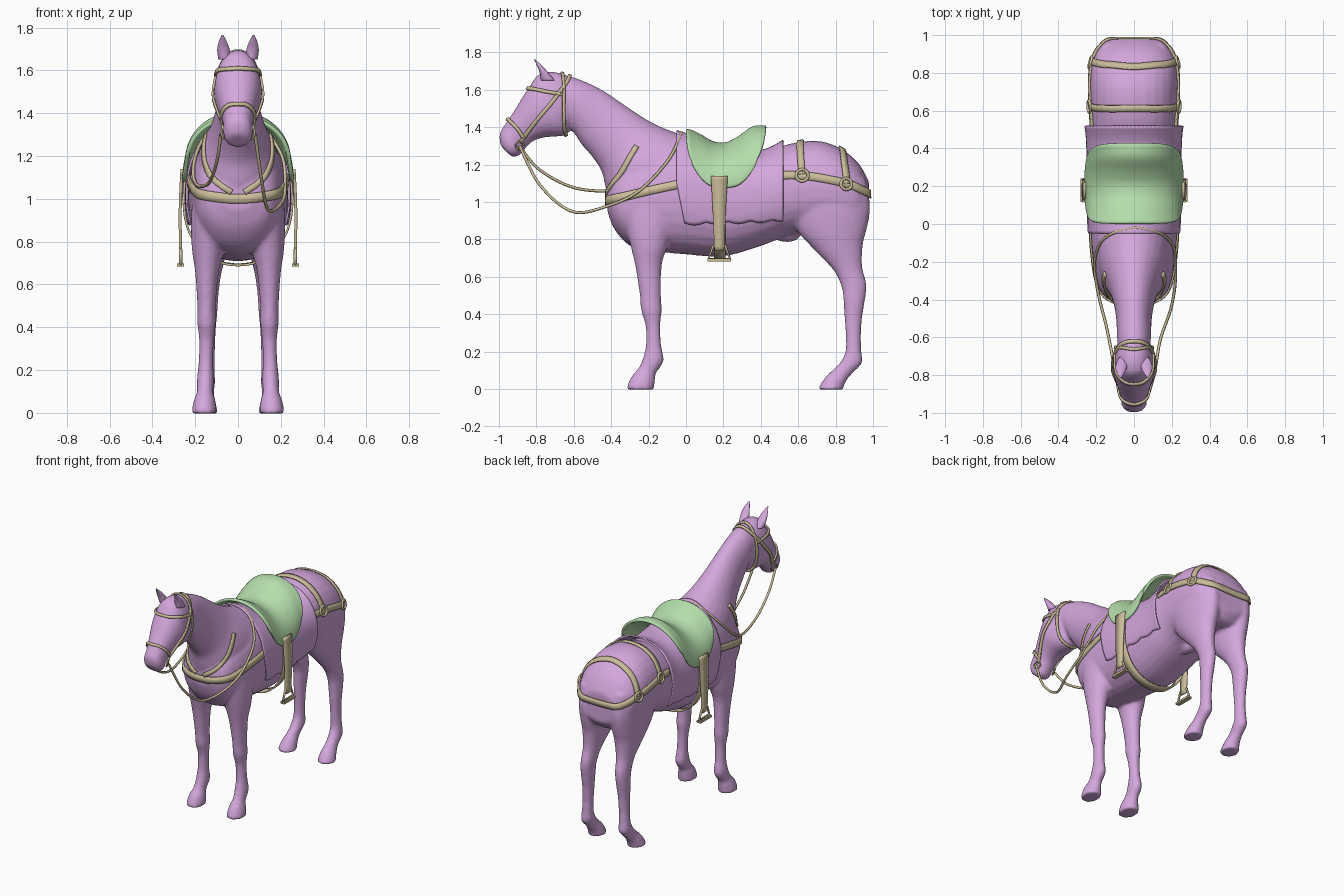
import bpy, bmesh, math
from mathutils import Vector
from mathutils.bvhtree import BVHTree

cube = bpy.data.objects.get("Cube")
if cube:
    bpy.data.objects.remove(cube)


def material(name, color):
    m = bpy.data.materials.new(name)
    m.use_nodes = True
    m.diffuse_color = color
    m.node_tree.nodes["Principled BSDF"].inputs["Base Color"].default_value = color
    return m


COAT = material("lilac coat", (0.66, 0.39, 0.72, 1))
GREEN = material("green saddle leather", (0.46, 0.72, 0.41, 1))
TAN = material("tan leather", (0.60, 0.51, 0.33, 1))


def finish(name, bm, mat):
    bmesh.ops.recalc_face_normals(bm, faces=bm.faces)
    me = bpy.data.meshes.new(name)
    bm.to_mesh(me)
    bm.free()
    me.materials.append(mat)
    me.shade_smooth()
    ob = bpy.data.objects.new(name, me)
    bpy.context.collection.objects.link(ob)
    return ob


def spline(pts, steps):
    """Catmull-Rom through tuples of any size."""
    out = []
    for i in range(len(pts) - 1):
        a, b, c, d = (pts[max(0, min(len(pts) - 1, i + k))] for k in (-1, 0, 1, 2))
        for s in range(steps):
            t = s / steps
            out.append(tuple(q + t / 2 * (r - p + t * (2 * p - 5 * q + 4 * r - u + t * (3 * (q - r) + u - p)))
                             for p, q, r, u in zip(a, b, c, d)))
    return out + [pts[-1]]


def loft(bm, rings, side=1, power=1.0, seg=28):
    """Rings: upper point y, z; lower point y, z; half width; centre x."""
    loops = []
    for yt, zt, yb, zb, w, cx in spline(rings, 4):
        loop = []
        for k in range(seg):
            c, s = math.cos(math.tau * k / seg), math.sin(math.tau * k / seg)
            c = math.copysign(abs(c) ** power, c)
            s = math.copysign(abs(s) ** power, s)
            loop.append(bm.verts.new((side * cx + w * s, (yt + yb + c * (yt - yb)) / 2,
                                      (zt + zb + c * (zt - zb)) / 2)))
        loops.append(loop)
    for a, b in zip(loops, loops[1:]):
        for k in range(seg):
            bm.faces.new((a[k], a[k - 1], b[k - 1], b[k]))
    bm.faces.new(loops[0])
    bm.faces.new(loops[-1])


def grid(name, rows, mat, thick):
    bm = bmesh.new()
    vs = [[bm.verts.new(p) for p in r] for r in rows]
    for a, b in zip(vs, vs[1:]):
        for k in range(len(a) - 1):
            bm.faces.new((a[k], a[k + 1], b[k + 1], b[k]))
    ob = finish(name, bm, mat)
    m = ob.modifiers.new("thickness", "SOLIDIFY")
    m.thickness, m.offset = thick, 0
    return ob


# Horse: trunk, neck, head and legs fused into one skin
trunk = [(-.42, 1.08, -.42, .95, .08), (-.38, 1.16, -.38, .85, .16), (-.3, 1.25, -.29, .76, .2),
         (-.15, 1.32, -.15, .735, .222), (0, 1.33, 0, .72, .232), (.2, 1.28, .2, .71, .235),
         (.4, 1.26, .4, .765, .235), (.55, 1.31, .55, .82, .23), (.7, 1.327, .7, .83, .235),
         (.82, 1.29, .82, .84, .23), (.92, 1.21, .92, .84, .2), (.978, 1.11, .978, .9, .13)]
neck = [(.05, 1.34, -.34, .92, .2), (-.08, 1.38, -.42, 1.05, .175), (-.2, 1.435, -.45, 1.16, .135),
        (-.33, 1.52, -.5, 1.24, .108), (-.45, 1.6, -.56, 1.31, .094), (-.58, 1.66, -.62, 1.4, .09),
        (-.68, 1.685, -.68, 1.45, .08)]
head = [(-.62, 1.67, -.58, 1.52, .05), (-.7, 1.695, -.6, 1.42, .09), (-.785, 1.685, -.64, 1.36, .106),
        (-.835, 1.62, -.7, 1.35, .112), (-.875, 1.56, -.76, 1.345, .1), (-.92, 1.485, -.82, 1.325, .082),
        (-.965, 1.42, -.86, 1.285, .068), (-.997, 1.36, -.89, 1.25, .068), (-.99, 1.3, -.93, 1.24, .05)]
front_leg = [(-.35, 1.05, -.02, 1.05, .09, .12), (-.325, .88, -.06, .9, .09, .13),
             (-.295, .76, -.1, .76, .075, .14), (-.27, .65, -.13, .66, .055, .145),
             (-.247, .5, -.133, .5, .043, .147), (-.24, .42, -.13, .42, .043, .147),
             (-.217, .34, -.137, .34, .035, .147), (-.214, .24, -.133, .24, .034, .15),
             (-.232, .16, -.12, .15, .04, .152), (-.255, .11, -.16, .085, .038, .154),
             (-.29, .07, -.165, .05, .05, .156), (-.315, .015, -.17, .012, .058, .158),
             (-.315, -.003, -.17, -.003, .058, .158)]
hind_leg = [(.53, 1.1, .96, 1.12, .09, .13), (.55, .95, .985, .98, .1, .123), (.6, .84, .968, .86, .09, .123),
            (.68, .75, .947, .78, .075, .125), (.785, .64, .942, .66, .052, .13),
            (.83, .55, .965, .56, .044, .135), (.842, .47, .958, .48, .042, .138),
            (.847, .38, .942, .38, .036, .14), (.854, .28, .935, .28, .034, .142),
            (.852, .2, .938, .2, .036, .145), (.822, .14, .942, .14, .04, .147),
            (.782, .1, .89, .085, .038, .15), (.742, .06, .858, .045, .048, .152),
            (.712, .012, .842, .01, .057, .154), (.712, -.003, .842, -.003, .057, .154)]
bm = bmesh.new()
for rings, power in ((trunk, .9), (neck, 1), (head, .92)):
    loft(bm, [r + (0,) for r in rings], 1, power)
for side in (-1, 1):
    loft(bm, front_leg, side)
    loft(bm, hind_leg, side)
loft(bm, [(.48, .84, .5, .79, .02, 0), (.54, .87, .55, .785, .045, 0), (.62, .85, .6, .8, .03, 0)])
horse = finish("horse_body", bm, COAT)
m = horse.modifiers.new("fuse", "REMESH")
m.mode, m.voxel_size, m.use_smooth_shade = "VOXEL", .011, True
m = horse.modifiers.new("soften", "SMOOTH")
m.factor, m.iterations = .5, 6

# Ears
for side, label in ((1, "left"), (-1, "right")):
    bm = bmesh.new()
    loft(bm, [(-.775, 1.65, -.7, 1.65, .03, .062), (-.785, 1.7, -.735, 1.69, .03, .068),
              (-.8, 1.735, -.77, 1.73, .02, .071), (-.815, 1.766, -.81, 1.764, .004, .073)], side, 1, 14)
    finish(label + "_ear", bm, COAT)

bpy.context.view_layer.update()
skin = BVHTree.FromObject(horse, bpy.context.evaluated_depsgraph_get())


def hug(p, lift):
    loc, nor, _, _ = skin.find_nearest(Vector(p))
    return loc + nor * lift, nor


def mirrored(half):
    return half + [(-x, y, z) for x, y, z in reversed(half[:-1])]


def flip(pts, s):
    return [(s * x, y, z) for x, y, z in pts]


def strap(name, pts, width, lift=.007, thick=.01):
    """Band that lies on the skin along a rough path."""
    path = [hug(p, 0) for p in spline(pts, 8)]
    rows = []
    for i, (loc, nor) in enumerate(path):
        tan = path[min(i + 1, len(path) - 1)][0] - path[max(i - 1, 0)][0]
        across = nor.cross(tan).normalized() * width / 2
        rows.append([hug(loc + across * k, lift)[0] for k in (-1, 0, 1)])
    return grid(name, rows, TAN, thick)


def tube(name, pts, radius, cyclic=False):
    cu = bpy.data.curves.new(name, "CURVE")
    cu.dimensions, cu.bevel_depth, cu.bevel_resolution = "3D", radius, 2
    sp = cu.splines.new("POLY")
    sp.points.add(len(pts) - 1)
    for q, p in zip(sp.points, pts):
        q.co = (*p, 1)
    sp.use_cyclic_u = cyclic
    cu.materials.append(TAN)
    ob = bpy.data.objects.new(name, cu)
    bpy.context.collection.objects.link(ob)


def ring(name, p, radius, wire):
    loc, nor = hug(p, .012)
    bpy.ops.mesh.primitive_torus_add(major_radius=radius, minor_radius=wire, major_segments=24,
                                     minor_segments=8, location=loc,
                                     rotation=nor.to_track_quat("Z", "Y").to_euler())
    ob = bpy.context.object
    ob.name = name
    ob.data.materials.append(TAN)
    ob.data.shade_smooth()


# Saddle blanket with a wavy hem, cast outward from the trunk axis
rows = []
for i in range(41):
    v = i / 40
    reach = 2.08 + .05 * abs(math.sin(v * math.pi * 4.5)) + .06 * (1 - v) ** 3
    row = []
    for k in range(61):
        a = reach * (k / 30 - 1)
        y = -.05 + .57 * v + .05 * (1 - v) * max(0, abs(a) - 1.3)
        out = Vector((math.sin(a), 0, math.cos(a)))
        hit = skin.ray_cast(Vector((0, y, 1.03)), out)[0]
        row.append(hit + out * (.011 + .018 * v ** 8))
    rows.append(row)
grid("saddle_blanket", rows, COAT, .01)

# Saddle: seat dips between pommel and cantle, flaps are rounded
seat = spline([(1.385,), (1.355,), (1.315,), (1.31,), (1.345,), (1.395,), (1.4,)], 4)
rows = []
for i, (top,) in enumerate(seat):
    v = i / (len(seat) - 1)
    row = []
    for k in range(41):
        t = k / 20 - 1
        low = 1.075 + .13 * abs(2 * v - 1) ** 3
        wide = .254 - .02 * abs(2 * v - 1) ** 3
        y0, y1 = .0 + .035 * abs(t) ** 4, .43 - .06 * abs(t) ** 3
        row.append((wide * math.sin(t * math.pi / 2), y0 + v * (y1 - y0),
                    low + (top - low) * math.cos(t * math.pi / 2)))
    rows.append(row)
saddle = grid("saddle", rows, GREEN, .02)
m = saddle.modifiers.new("round edges", "SUBSURF")
m.levels = m.render_levels = 1

# Harness across chest, belly, croup and head
strap("breast_collar", mirrored([(.25, -.02, 1.1), (.22, -.2, 1.06), (.16, -.36, 1.02), (0, -.46, 1.0)]), .045)
strap("girth", mirrored([(.26, .18, 1.1), (.26, .18, .92), (.2, .18, .76), (0, .18, .7)]), .06, .02)
strap("front_croup_strap", mirrored([(.24, .62, 1.15), (.2, .61, 1.26), (0, .61, 1.34)]), .036)
strap("rear_croup_strap", mirrored([(.24, .865, 1.1), (.17, .85, 1.23), (0, .84, 1.3)]), .036)
strap("breeching", mirrored([(.25, .51, 1.15), (.25, .62, 1.145), (.24, .865, 1.1),
                             (.15, .98, 1.05), (0, 1.02, 1.04)]), .042, .007)
strap("browband", mirrored([(.1, -.66, 1.575), (.11, -.76, 1.595), (.06, -.84, 1.61), (0, -.85, 1.61)]), .018)
strap("noseband", mirrored([(.07, -.87, 1.345), (.08, -.9, 1.39), (.05, -.95, 1.44), (0, -.96, 1.445)]), .018)
strap("headstall", mirrored([(.07, -.885, 1.315), (.09, -.82, 1.41), (.11, -.72, 1.53),
                             (.08, -.645, 1.63), (0, -.62, 1.68)]), .02)
strap("throat_latch", mirrored([(0, -.645, 1.36), (.08, -.65, 1.4), (.11, -.65, 1.52),
                                (.07, -.655, 1.64), (0, -.66, 1.7)]), .016)

for s, label in ((1, "left"), (-1, "right")):
    strap(label + "_neck_strap", flip([(.13, -.26, 1.29), (.14, -.33, 1.17), (.11, -.39, 1.09),
                                       (.03, -.45, 1.03)], s), .028)
    ring(label + "_front_hip_ring", (s * .26, .62, 1.148), .032, .008)
    ring(label + "_rear_hip_ring", (s * .26, .865, 1.1), .03, .008)
    ring(label + "_bit_ring", (s * .08, -.885, 1.3), .022, .005)

    # Stirrup leather, iron and tread
    leather = spline([(.262, .045, 1.14), (.27, .035, .95), (.268, .026, .74)], 6)
    grid(label + "_stirrup_leather",
         [[(s * x, .178 + h * k, z) for k in (-1, 1)] for x, h, z in leather], TAN, .014)
    tube(label + "_stirrup_iron", flip([(.268, .145, .765), (.268, .21, .765), (.268, .236, .695),
                                        (.268, .12, .695)], s), .008, True)
    bpy.ops.mesh.primitive_cube_add(size=1, location=(s * .268, .178, .69))
    tread = bpy.context.object
    tread.name, tread.scale = label + "_stirrup_tread", (.032, .125, .014)
    tread.data.materials.append(TAN)

# Reins, one slacker than the other, kept outside the skin
upper = [(.08, -.89, 1.3), (.1, -.78, 1.17), (.14, -.57, 1.07), (.2, -.3, 1.08), (.18, -.11, 1.24), (0, -.02, 1.37)]
lower = [(.08, -.89, 1.3), (.11, -.78, 1.09), (.14, -.61, .95), (.2, -.43, .975), (.22, -.25, 1.06),
         (.19, -.09, 1.23), (0, -.02, 1.37)]
for name, pts in (("right_rein", flip(upper, -1)), ("left_rein", lower)):
    path = []
    for p in spline(pts, 8):
        loc, nor = hug(p, .01)
        path.append(loc if (Vector(p) - loc).dot(nor) < 0 else Vector(p))
    tube(name, path, .008)
